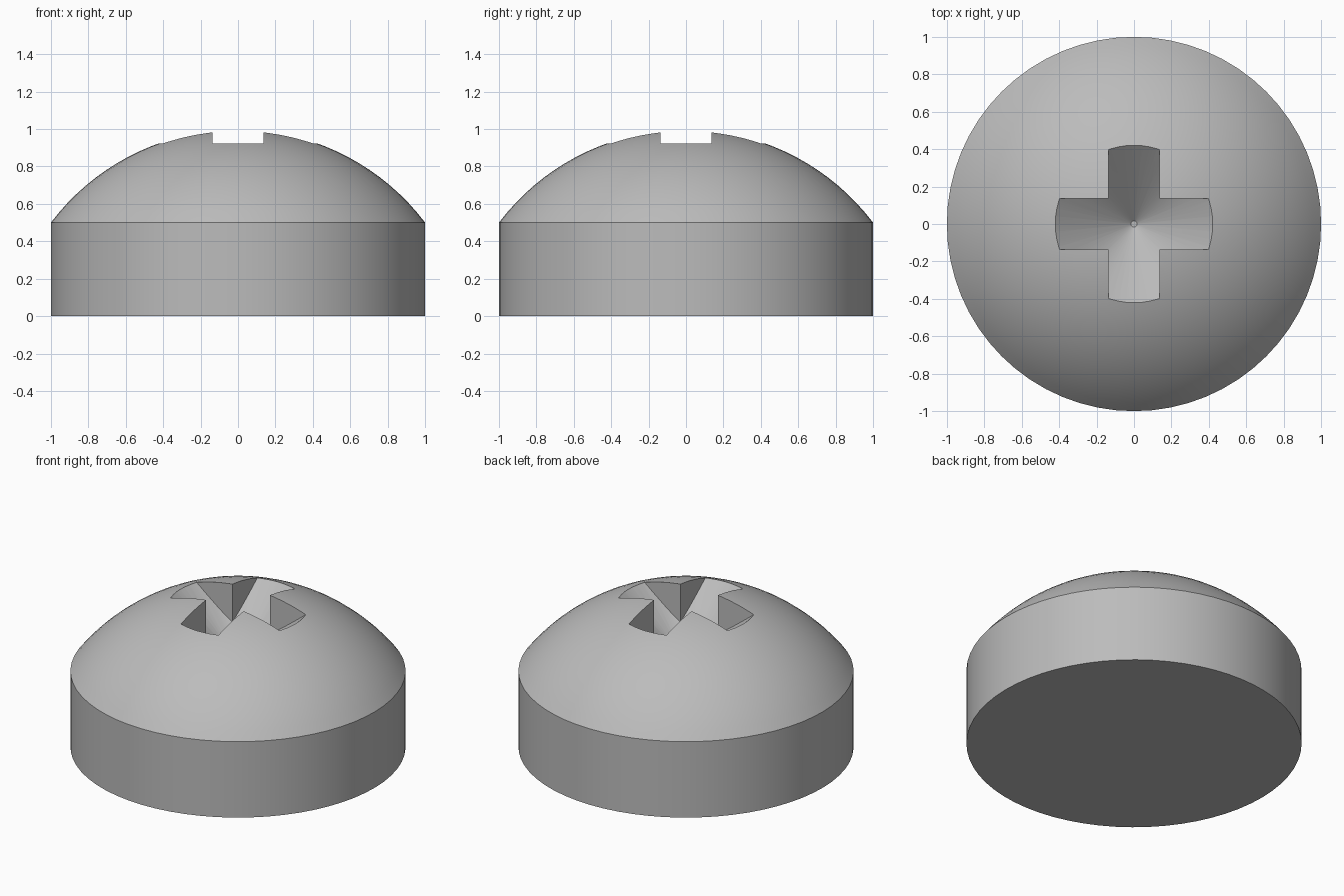
import bpy, bmesh, math
from mathutils import Vector, Matrix

default = bpy.data.objects.get("Cube")
if default:
    bpy.data.objects.remove(default)

SEGMENTS = 64
RIM_Z, DOME_H = 0.5, 0.497
ARM_HALF, ARM_LEN = 0.137, 0.7
RECESS_R, RECESS_Z, RECESS_SLOPE = 0.423, 0.926, 0.85

steel = bpy.data.materials.new("grey_steel")
steel.use_nodes = True
grey = (0.5, 0.5, 0.5, 1)
steel.diffuse_color = grey
steel.node_tree.nodes["Principled BSDF"].inputs["Base Color"].default_value = grey


def make_object(name, bm):
    bmesh.ops.recalc_face_normals(bm, faces=bm.faces)
    mesh = bpy.data.meshes.new(name)
    bm.to_mesh(mesh)
    bm.free()
    mesh.materials.append(steel)
    obj = bpy.data.objects.new(name, mesh)
    bpy.context.collection.objects.link(obj)
    return obj


def lathe(name, profile):
    """Revolve (radius, z) points, with flat caps at the first and last ring."""
    bm = bmesh.new()
    rings = []
    for r, z in profile:
        ring = [bm.verts.new((r * math.cos(a), r * math.sin(a), z))
                for a in (math.tau * i / SEGMENTS for i in range(SEGMENTS))]
        rings.append(ring)
    for low, high in zip(rings, rings[1:]):
        for i in range(SEGMENTS):
            j = (i + 1) % SEGMENTS
            bm.faces.new((low[i], low[j], high[j], high[i]))
    bm.faces.new(rings[0])
    bm.faces.new(rings[-1])
    return make_object(name, bm)


def apply_boolean(target, tool, operation):
    mod = target.modifiers.new(operation.title(), 'BOOLEAN')
    mod.operation = operation
    mod.solver = 'EXACT'
    mod.object = tool
    bpy.ops.object.select_all(action='DESELECT')
    bpy.context.view_layer.objects.active = target
    target.select_set(True)
    bpy.ops.object.modifier_apply(modifier=mod.name)
    bpy.data.objects.remove(tool)


# Screw head: straight band topped by a spherical dome
ball_r = (1 + DOME_H ** 2) / (2 * DOME_H)
ball_z = RIM_Z + DOME_H - ball_r
rim_angle = math.asin(1 / ball_r)
dome = [(ball_r * math.sin(t), ball_z + ball_r * math.cos(t))
        for t in (rim_angle * (1 - i / 17) for i in range(17))]
head = lathe("screw_head", [(1, 0)] + dome)

# Recess cutter: cone narrowing downwards, trimmed to a cross outline
tip_r, wide_r = 0.017, 0.75
recess = lathe("recess_cutter", [
    (r, RECESS_Z + (r - RECESS_R) * RECESS_SLOPE) for r in (tip_r, wide_r)])

bm = bmesh.new()
outline = []
for k in range(4):
    turn = Matrix.Rotation(math.pi / 2 * k, 3, 'Z')
    for x, y in ((ARM_LEN, -ARM_HALF), (ARM_LEN, ARM_HALF), (ARM_HALF, ARM_HALF)):
        outline.append(bm.verts.new(turn @ Vector((x, y, 0.3))))
base = bm.faces.new(outline)
side = bmesh.ops.extrude_face_region(bm, geom=[base])
bmesh.ops.translate(bm, vec=(0, 0, 1.2),
                    verts=[g for g in side["geom"] if isinstance(g, bmesh.types.BMVert)])
cross = make_object("cross_cutter", bm)

apply_boolean(recess, cross, 'INTERSECT')
apply_boolean(head, recess, 'DIFFERENCE')

# Smooth dome, band and recess floor, with crisp edges between them
bpy.ops.object.shade_smooth_by_angle(angle=math.radians(25))
